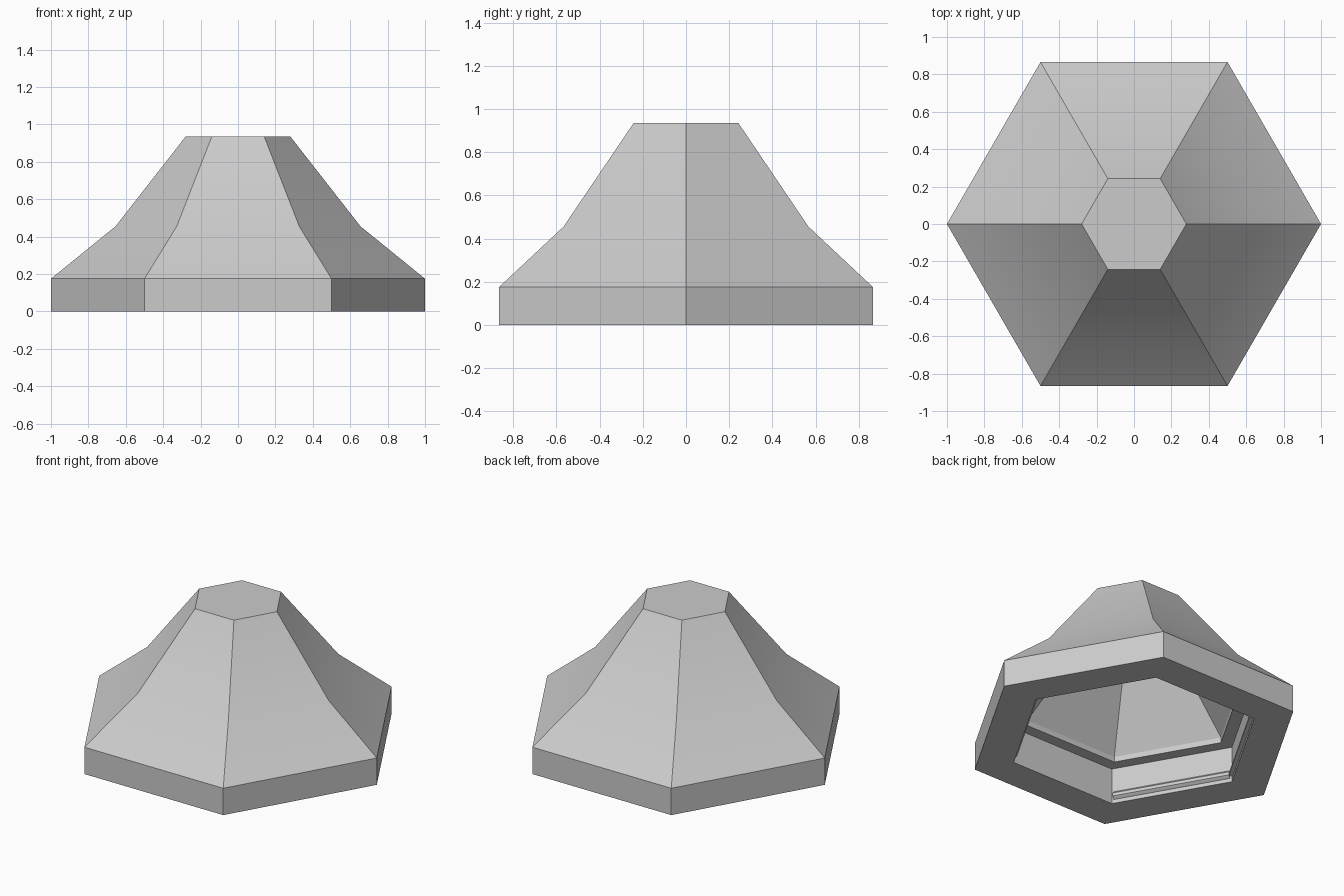
import bpy, bmesh
from math import cos, sin, radians, sqrt
from mathutils import Matrix

cube = bpy.data.objects.get("Cube")
if cube:
    bpy.data.objects.remove(cube, do_unlink=True)

SIDES = 6
grey = bpy.data.materials.new("light_grey")
grey.use_nodes = True
colour = (0.6, 0.6, 0.6, 1)
grey.diffuse_color = colour
grey.node_tree.nodes["Principled BSDF"].inputs["Base Color"].default_value = colour


def finish(bm, name):
    bmesh.ops.recalc_face_normals(bm, faces=bm.faces)
    mesh = bpy.data.meshes.new(name)
    bm.to_mesh(mesh)
    bm.free()
    mesh.materials.append(grey)
    obj = bpy.data.objects.new(name, mesh)
    bpy.context.collection.objects.link(obj)
    bpy.ops.object.select_all(action='DESELECT')
    obj.select_set(True)
    bpy.context.view_layer.objects.active = obj
    bpy.ops.object.shade_smooth_by_angle(angle=radians(30))
    return obj


def ring(bm, radius, z):
    return [bm.verts.new((radius * cos(radians(60 * i)), radius * sin(radians(60 * i)), z))
            for i in range(SIDES)]


# Hollow hexagonal shell: inner ceiling, stepped recess, rim, flared outside, flat top
profile = [(0.24, 0.83), (0.67, 0.27), (0.67, 0.235), (0.755, 0.235), (0.755, 0),
           (1, 0), (1, 0.175), (0.655, 0.455), (0.28, 0.935)]
bm = bmesh.new()
rings = [ring(bm, r, z) for r, z in profile]
for a, b in zip(rings, rings[1:]):
    for i in range(SIDES):
        j = (i + 1) % SIDES
        bm.faces.new((a[i], a[j], b[j], b[i]))
bm.faces.new(rings[0])
bm.faces.new(rings[-1])
finish(bm, "hexagonal_shell")

# Thin snap ridges along the slanted inner walls
wall = 0.755 * sqrt(3) / 2
section = [(wall + 0.01, 0.02), (wall, 0.025), (wall - 0.018, 0.04),
           (wall - 0.018, 0.06), (wall, 0.078), (wall + 0.01, 0.08)]
for angle, name in ((30, "back_left"), (150, "back_right"),
                    (210, "front_right"), (330, "front_left")):
    bm = bmesh.new()
    ends = [[bm.verts.new((x, y, z)) for x, z in section] for y in (-0.365, 0.365)]
    for i in range(len(section)):
        j = (i + 1) % len(section)
        bm.faces.new((ends[0][i], ends[0][j], ends[1][j], ends[1][i]))
    for end in ends:
        bm.faces.new(end)
    bm.transform(Matrix.Rotation(radians(angle), 4, 'Z'))
    finish(bm, name + "_inner_ridge")
